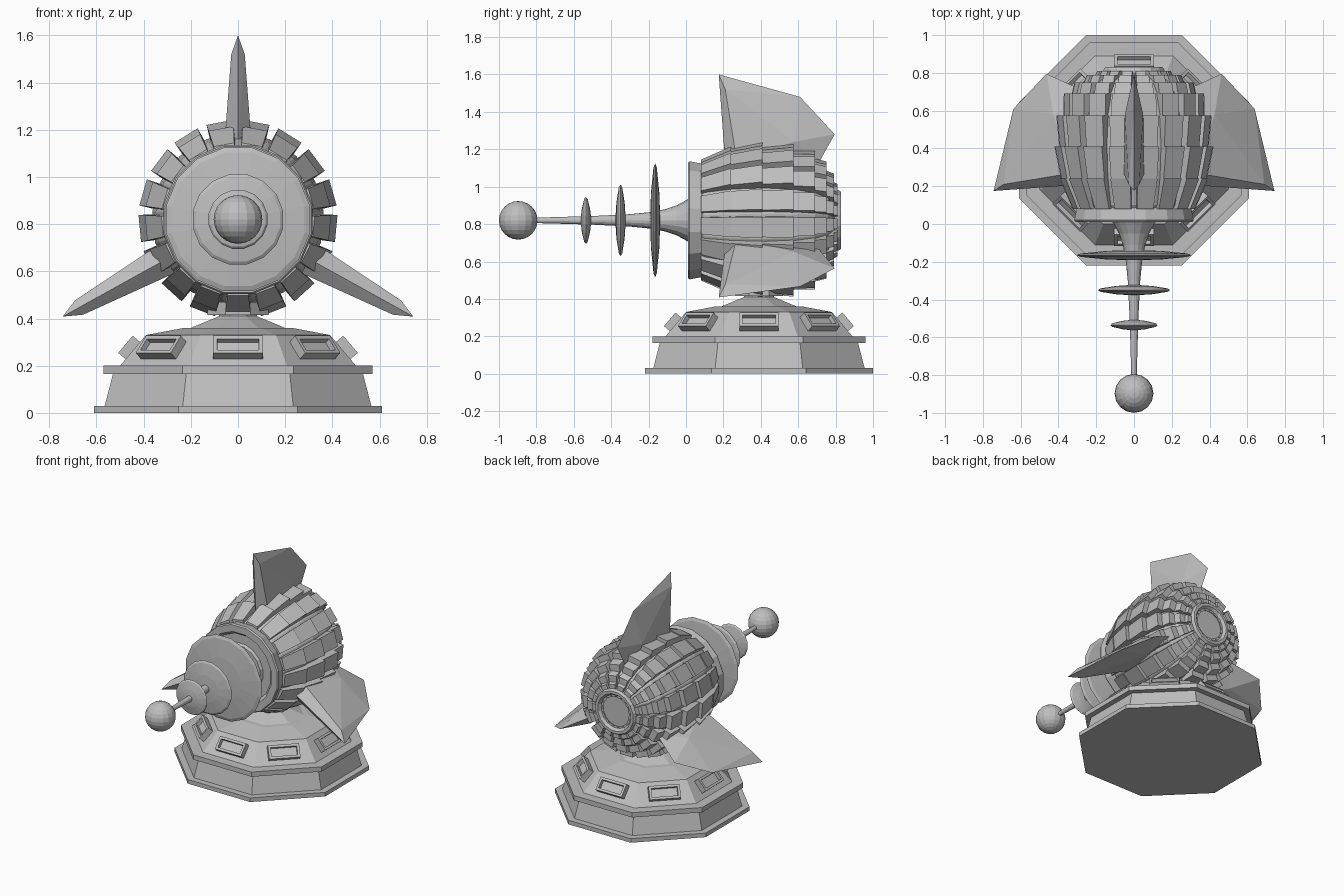
import bpy, bmesh
from math import sin, cos, pi, radians
from mathutils import Vector, Matrix

if "Cube" in bpy.data.objects:
    bpy.data.objects.remove(bpy.data.objects["Cube"])

grey = bpy.data.materials.new("plain_grey")
grey.use_nodes = True
colour = (0.52, 0.52, 0.52, 1)
grey.diffuse_color = colour
grey.node_tree.nodes["Principled BSDF"].inputs["Base Color"].default_value = colour

AXIS_Z = 0.82      # height of the rocket axis
BASE_Y = 0.39      # centre of the stand


def finish(name, bm):
    bmesh.ops.remove_doubles(bm, verts=bm.verts, dist=0.0001)
    bmesh.ops.recalc_face_normals(bm, faces=bm.faces)
    mesh = bpy.data.meshes.new(name)
    bm.to_mesh(mesh)
    bm.free()
    mesh.materials.append(grey)
    ob = bpy.data.objects.new(name, mesh)
    bpy.context.collection.objects.link(ob)
    return ob


def lathe(name, profile, sides, place, turn=0.0):
    """Revolve (radius, height) points; place maps (a, b, height) to space."""
    bm = bmesh.new()
    rings = []
    for r, h in profile:
        r = max(r, 0.0005)
        rings.append([bm.verts.new(place(r * cos(turn + 2 * pi * i / sides),
                                         r * sin(turn + 2 * pi * i / sides), h))
                      for i in range(sides)])
    for lo, hi in zip(rings, rings[1:]):
        for i in range(sides):
            j = (i + 1) % sides
            bm.faces.new((lo[i], lo[j], hi[j], hi[i]))
    bm.faces.new(rings[0])
    bm.faces.new(rings[-1])
    return finish(name, bm)


def along_y(a, b, h):
    return Vector((a, h, AXIS_Z + b))


def on_base(a, b, h):
    return Vector((a, BASE_Y + b, h))


# Octagonal stand: plinth, ledge, sloped roof, neck (radii are to the flats)
stand = [(0.61, 0), (0.61, 0.03), (0.565, 0.03), (0.53, 0.165), (0.57, 0.165),
         (0.57, 0.2), (0.5, 0.2), (0.39, 0.33), (0.23, 0.36), (0.2, 0.36),
         (0.08, 0.41), (0.08, 0.43)]
lathe("stand", [(r / cos(pi / 8), h) for r, h in stand], 8, on_base, pi / 8)
lathe("stand_collar", [(0.14, 0.415), (0.14, 0.47)], 8, on_base, pi / 8)

# Recessed window frames on the eight roof slopes
bm = bmesh.new()
for k in range(8):
    a = k * pi / 4
    out = Vector((cos(a), sin(a), 0))
    side = Vector((-sin(a), cos(a), 0))
    up = (Vector((0, 0, 0.13)) - out * 0.11).normalized()
    normal = side.cross(up)
    centre = out * 0.443 + Vector((0, BASE_Y, 0.262))
    m = Matrix((side, up, normal)).transposed().to_4x4()
    m.translation = centre + normal * 0.012
    box = bmesh.ops.create_cube(bm, size=1, matrix=m @ Matrix.Diagonal((0.21, 0.095, 0.065, 1)))
    bm.normal_update()
    faces = {f for v in box["verts"] for f in v.link_faces}
    front = max(faces, key=lambda f: f.normal.dot(normal))
    bmesh.ops.inset_individual(bm, faces=[front], thickness=0.024)
    ext = bmesh.ops.inset_individual(bm, faces=[front], thickness=0.001)
    bmesh.ops.translate(bm, verts=front.verts, vec=normal * -0.025)
finish("stand_windows", bm)

# Hull core
lathe("hull_core", [(0.28, 0.06), (0.31, 0.1), (0.35, 0.24), (0.365, 0.4), (0.35, 0.57),
                    (0.31, 0.69), (0.25, 0.76), (0.15, 0.8)], 17, along_y, pi / 2)

# Overlapping plates: each row is (start, end, outer radius at start, at end)
ROWS = [(0.08, 0.24, 0.325, 0.395), (0.23, 0.41, 0.385, 0.422), (0.4, 0.575, 0.395, 0.412),
        (0.56, 0.69, 0.375, 0.372), (0.67, 0.75, 0.335, 0.315), (0.73, 0.79, 0.275, 0.25),
        (0.77, 0.81, 0.215, 0.195)]
COLUMNS = 17
bm = bmesh.new()
for y0, y1, r0, r1 in ROWS:
    for c in range(COLUMNS):
        mid = -pi / 2 + 2 * pi * c / COLUMNS
        half = pi / COLUMNS
        ring = []
        for y, r in ((y0, r0), (y1, r1)):
            for s, radius, w in ((-1, r - 0.09, 0.88), (-1, r, 0.74), (1, r, 0.74), (1, r - 0.09, 0.88)):
                t = mid + s * w * half
                ring.append(bm.verts.new(along_y(radius * cos(t), radius * sin(t), y)))
        lo, hi = ring[:4], ring[4:]
        bm.faces.new(lo)
        bm.faces.new(hi)
        for i in range(4):
            j = (i + 1) % 4
            bm.faces.new((lo[i], lo[j], hi[j], hi[i]))
finish("hull_plates", bm)

# Front rim with flared spear
lathe("front_rim", [(0, 0.09), (0.3, 0.09), (0.31, 0.08), (0.322, 0.02), (0.315, 0.01),
                    (0.265, 0.01), (0.245, 0.035), (0.18, 0.035), (0.17, 0.015), (0, 0.015)],
      16, along_y, pi / 16)
lathe("spear", [(0.13, 0.03), (0.11, 0.005), (0.08, -0.05), (0.06, -0.11), (0.045, -0.18),
                (0.033, -0.3), (0.023, -0.5), (0.014, -0.82)], 16, along_y)

# Lens-shaped discs on the spear
for i, (y, r) in enumerate([(-0.165, 0.31), (-0.35, 0.195), (-0.535, 0.127)]):
    lathe(f"spear_disc_{i + 1}", [(0.02, y + 0.027), (r * 0.5, y + 0.022), (r * 0.93, y + 0.009),
                                 (r, y), (r * 0.93, y - 0.009), (r * 0.5, y - 0.022),
                                 (0.02, y - 0.027)], 16, along_y, pi / 16)

# Ball at the tip
bm = bmesh.new()
bmesh.ops.create_uvsphere(bm, u_segments=16, v_segments=12, radius=0.103,
                          matrix=Matrix.Translation((0, -0.897, AXIS_Z)))
finish("spear_ball", bm)

# Rear nozzle with a concave dish
lathe("rear_nozzle", [(0.15, 0.75), (0.165, 0.785), (0.165, 0.815), (0.155, 0.83), (0.135, 0.83),
                      (0.11, 0.795), (0.07, 0.775), (0, 0.77)], 16, along_y, pi / 16)


def fin(name, angle, reach, thick):
    """Swept fin with thin edges and a faceted ridge on both sides."""
    d = Vector((cos(angle), 0, sin(angle)))
    across = Vector((-sin(angle), 0, cos(angle)))
    bm = bmesh.new()

    def point(y, r, t=0.0):
        return bm.verts.new(Vector((0, y, AXIS_Z)) + d * r + across * t)

    tip = point(0.175, 0.78 + reach)
    top = point(0.61, 0.66 + reach)
    back = point(0.795, 0.46 + reach)
    heel = point(0.7, 0.29)
    toe = point(0.21, 0.3)
    for s in (-1, 1):
        ridge = point(0.58, 0.42 + reach / 2, s * thick * 0.85)
        root = point(0.27, 0.33, s * thick)
        shoulder = point(0.21, 0.7 + reach, s * thick * 0.5)
        for f in ((tip, top, shoulder), (top, ridge, shoulder), (shoulder, ridge, root),
                  (toe, tip, shoulder), (toe, shoulder, root), (top, back, ridge),
                  (back, heel, ridge), (heel, root, ridge), (heel, toe, root)):
            bm.faces.new(f)
    finish(name, bm)


fin("top_fin", pi / 2, 0.0, 0.057)
fin("left_fin", radians(-29), 0.07, 0.07)
fin("right_fin", radians(209), 0.07, 0.07)
